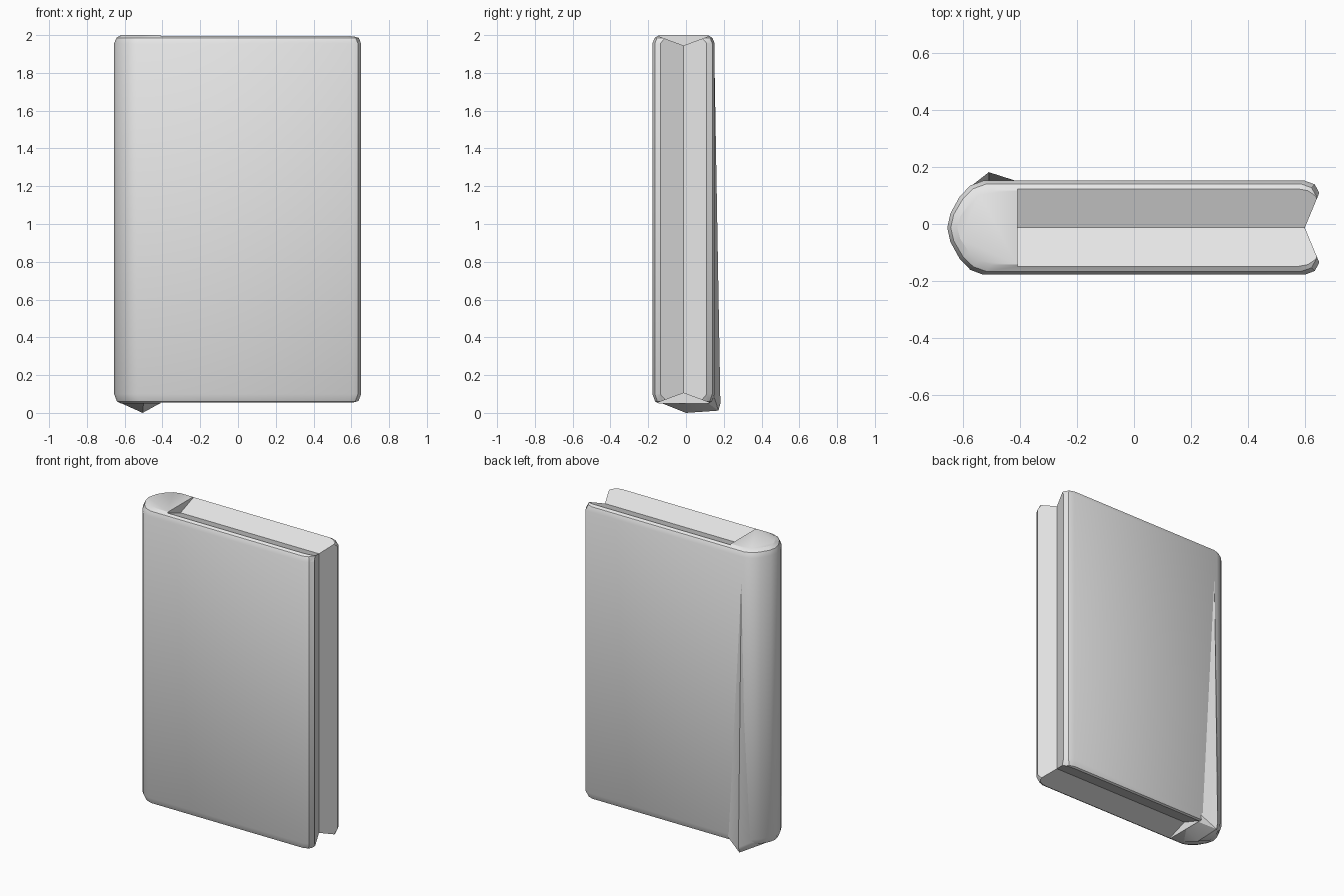
import bpy
import bmesh
from math import radians

old = bpy.data.objects.get("Cube")
if old:
    bpy.data.objects.remove(old, do_unlink=True)

grey = bpy.data.materials.new("plain_grey")
grey.use_nodes = True
grey.diffuse_color = (0.8, 0.8, 0.8, 1)
grey.node_tree.nodes["Principled BSDF"].inputs["Base Color"].default_value = (0.8, 0.8, 0.8, 1)


def make_object(name, bm):
    bmesh.ops.recalc_face_normals(bm, faces=bm.faces)
    mesh = bpy.data.meshes.new(name)
    bm.to_mesh(mesh)
    bm.free()
    mesh.materials.append(grey)
    obj = bpy.data.objects.new(name, mesh)
    bpy.context.collection.objects.link(obj)
    return obj


def loft(name, loops):
    """Skin a stack of matching closed loops and cap both ends."""
    bm = bmesh.new()
    rings = [[bm.verts.new(p) for p in loop] for loop in loops]
    count = len(rings[0])
    for low, high in zip(rings, rings[1:]):
        for i in range(count):
            j = (i + 1) % count
            bm.faces.new((low[i], low[j], high[j], high[i]))
    bm.faces.new(rings[0])
    bm.faces.new(rings[-1])
    return make_object(name, bm)


def activate(obj):
    bpy.ops.object.select_all(action="DESELECT")
    obj.select_set(True)
    bpy.context.view_layer.objects.active = obj


def carve(obj, cutter):
    cutter.hide_render = True
    mod = obj.modifiers.new("groove", "BOOLEAN")
    mod.operation = "DIFFERENCE"
    mod.solver = "EXACT"
    mod.object = cutter
    activate(obj)
    bpy.ops.object.modifier_apply(modifier=mod.name)
    bpy.data.objects.remove(cutter, do_unlink=True)


# Closed book: half outline from spine to fore edge, mirrored about the middle
MID = -0.013
half = [(-0.645, 0.05), (-0.612, 0.11), (-0.575, 0.148), (-0.53, 0.165),
        (0.60, 0.165), (0.635, 0.152), (0.652, 0.12)]
outline = [(-0.656, 0)] + half + [(x, -y) for x, y in reversed(half)]
levels = [(0.05, 0.035), (0.06, 0.015), (0.1, 0), (1.955, 0), (1.985, 0.012), (2, 0.035)]
book = loft("book_cover", [
    [(x * (1 - d / 0.65), MID + y * (1 - d / 0.165), z) for x, y in outline]
    for z, d in levels])

# V grooves in the fore edge, head and tail, showing the page block
APEX_X, END_X, OUT = 0.60, -0.41, 0.1
wide = 0.24
carve(book, loft("fore_edge_cutter", [
    [(APEX_X, MID, z), (APEX_X + OUT, MID + wide, z), (APEX_X + OUT, MID - wide, z)]
    for z in (-0.1, 2.1)]))
for name, apex, side in (("head_cutter", 1.945, 1), ("tail_cutter", 0.105, -1)):
    carve(book, loft(name, [
        [(x, MID, apex), (x, MID + 0.27, apex + side * OUT), (x, MID - 0.27, apex + side * OUT)]
        for x in (END_X, 0.8)]))

# Pulled-out corner at the foot of the spine, tapering up the back
bm = bmesh.new()
for p in [(-0.51, 0.15, 1.9), (-0.57, 0.135, 0.08), (-0.41, 0.15, 0.08),
          (-0.51, 0.182, 0.05), (-0.51, 0.172, 0.012), (-0.505, 0, 0),
          (-0.62, 0, 0.052), (-0.58, 0.1, 0.052), (-0.41, 0, 0.052),
          (-0.41, 0.115, 0.052), (-0.5, -0.13, 0.052)]:
    bm.verts.new(p)
hull = bmesh.ops.convex_hull(bm, input=bm.verts)
bmesh.ops.delete(bm, geom=hull["geom_interior"], context="VERTS")
foot = make_object("spine_foot", bm)

for obj in (book, foot):
    activate(obj)
    bpy.ops.object.shade_smooth_by_angle(angle=radians(30))
